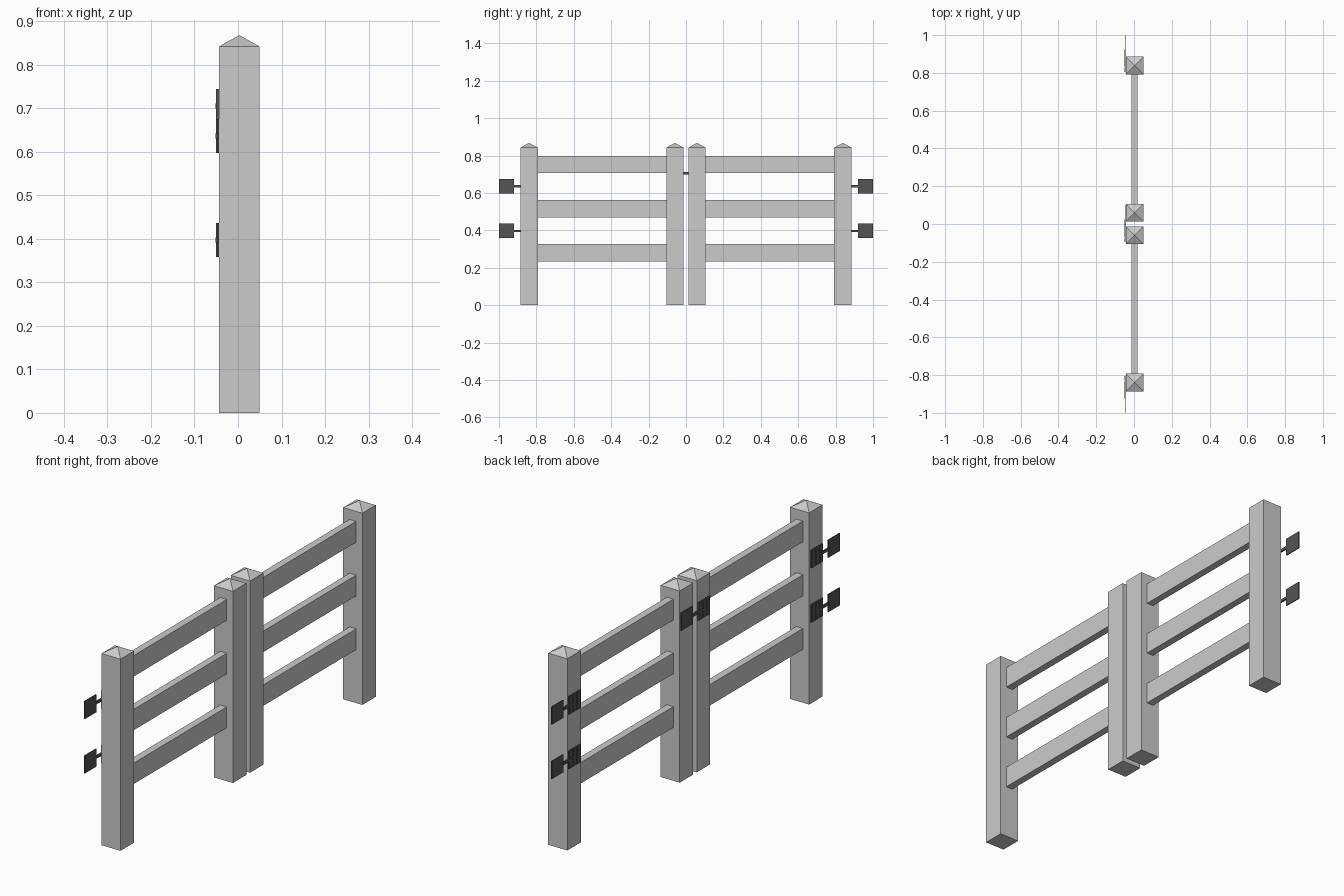
import bpy, bmesh

if "Cube" in bpy.data.objects:
    bpy.data.objects.remove(bpy.data.objects["Cube"])

CX = 0.003                      # centre line of the timber
FACE = -0.044                   # post face carrying the ironwork
iron = bpy.data.materials.new("dark_iron")
iron.diffuse_color = (0.09, 0.09, 0.09, 1)
iron.use_nodes = True
iron.node_tree.nodes["Principled BSDF"].inputs["Base Color"].default_value = iron.diffuse_color


def finish(name, bm, mat=None):
    bmesh.ops.recalc_face_normals(bm, faces=bm.faces)
    me = bpy.data.meshes.new(name)
    bm.to_mesh(me)
    bm.free()
    ob = bpy.data.objects.new(name, me)
    bpy.context.collection.objects.link(ob)
    if mat:
        me.materials.append(mat)
    return ob


def add_box(bm, x, y, z):
    vs = bmesh.ops.create_cube(bm, size=1)["verts"]
    for v in vs:
        for i, (a, b) in enumerate((x, y, z)):
            v.co[i] = (a + b) / 2 + v.co[i] * (b - a)
    return vs


def post(name, y):
    # square post with a low pyramid top
    bm = bmesh.new()
    h = 0.0465
    add_box(bm, (CX - h, CX + h), (y - h, y + h), (0, 0.842))
    top = max(bm.faces, key=lambda f: f.calc_center_median().z)
    tip = bmesh.ops.poke(bm, faces=[top])["verts"][0]
    tip.co.z = 0.868
    finish(name, bm)


def fitting(name, slat_y, plate_y, z):
    # slatted leaf and plain square leaf joined by a thin bar
    bm = bmesh.new()
    s = 1 if plate_y > slat_y else -1
    zr = (z - 0.039, z + 0.039)
    add_box(bm, (FACE - 0.004, FACE), (plate_y - 0.040, plate_y + 0.040), zr)
    add_box(bm, (FACE - 0.003, FACE), (slat_y - 0.040, slat_y + 0.040), zr)
    for k in (-0.027, 0.0, 0.027):
        add_box(bm, (FACE - 0.006, FACE - 0.002),
                (slat_y + k - 0.011, slat_y + k + 0.011), zr)
    ends = sorted((slat_y + s * 0.008, plate_y - s * 0.036))
    add_box(bm, (FACE - 0.0075, FACE - 0.001), ends, (z - 0.006, z + 0.006))
    finish(name, bm, iron)


for side, s in (("left", -1), ("right", 1)):
    post(side + "_outer_post", s * 0.839)
    post(side + "_inner_post", s * 0.059)
    # three horizontal rails per gate leaf
    for i, z in enumerate((0.28, 0.516, 0.752)):
        bm = bmesh.new()
        add_box(bm, (CX - 0.016, CX + 0.016), sorted((s * 0.10, s * 0.80)),
                (z - 0.046, z + 0.046))
        finish(f"{side}_rail_{i + 1}", bm)
    # two hinges reaching past the outer post
    for label, z in (("lower", 0.397), ("upper", 0.636)):
        fitting(f"{side}_{label}_hinge", s * 0.842, s * 0.959, z)

# latch across the two inner posts
fitting("centre_latch", -0.058, 0.060, 0.705)
